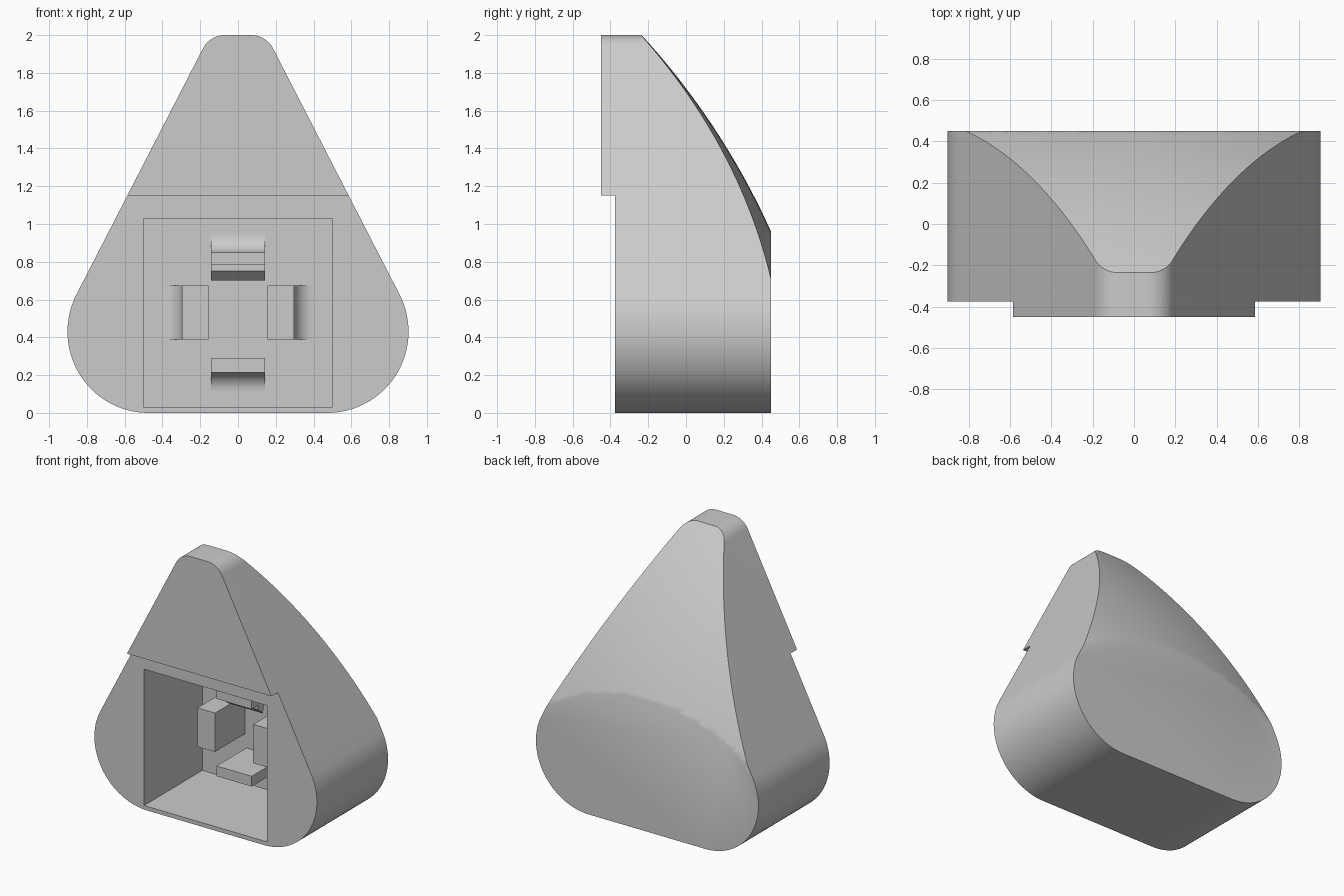
import bpy
import bmesh
from math import sin, cos, pi, radians, sqrt, atan2
from mathutils import Matrix, Vector

default = bpy.data.objects.get("Cube")
if default:
    bpy.data.objects.remove(default, do_unlink=True)

grey = bpy.data.materials.new("warm_grey")
grey.use_nodes = True
grey.diffuse_color = (0.6, 0.6, 0.6, 1)
grey.node_tree.nodes["Principled BSDF"].inputs["Base Color"].default_value = (0.6, 0.6, 0.6, 1)


def make_object(name, bm):
    bmesh.ops.recalc_face_normals(bm, faces=bm.faces)
    mesh = bpy.data.meshes.new(name)
    bm.to_mesh(mesh)
    bm.free()
    mesh.materials.append(grey)
    obj = bpy.data.objects.new(name, mesh)
    bpy.context.collection.objects.link(obj)
    return obj


def prism(name, points, depth):
    """Solid from a closed outline of 3D points, swept along a vector."""
    bm = bmesh.new()
    face = bm.faces.new([bm.verts.new(p) for p in points])
    swept = bmesh.ops.extrude_face_region(bm, geom=[face])["geom"]
    moved = [g for g in swept if isinstance(g, bmesh.types.BMVert)]
    bmesh.ops.translate(bm, verts=moved, vec=depth)
    return make_object(name, bm)


def box(name, low, high):
    (x0, y0, z0), (x1, y1, z1) = low, high
    ring = [(x0, y0, z0), (x1, y0, z0), (x1, y0, z1), (x0, y0, z1)]
    return prism(name, ring, (0, y1 - y0, 0))


def activate(obj):
    bpy.ops.object.select_all(action='DESELECT')
    obj.select_set(True)
    bpy.context.view_layer.objects.active = obj


def subtract(target, cutter):
    cutter.hide_render = True
    mod = target.modifiers.new("cut", 'BOOLEAN')
    mod.operation = 'DIFFERENCE'
    mod.solver = 'EXACT'
    mod.object = cutter
    activate(target)
    bpy.ops.object.modifier_apply(modifier=mod.name)
    bpy.data.objects.remove(cutter, do_unlink=True)


def smooth(obj):
    activate(obj)
    bpy.ops.object.shade_smooth_by_angle(angle=radians(30))


def arc(cx, cy, r, start, end, steps):
    angles = [start + (end - start) * i / steps for i in range(steps + 1)]
    return [(cx + r * cos(a), cy + r * sin(a)) for a in angles]


# Housing: rounded triangle outline, right half mirrored to the left
flank = radians(27.5)
half = arc(0.473, 0.43, 0.43, -pi / 2, flank, 32) + arc(0.07, 1.87, 0.13, flank, pi / 2, 16)
outline = half + [(-x, z) for x, z in reversed(half)]
housing = prism("housing", [(x, -0.45, z) for x, z in outline], (0, 0.9, 0))

# Rounded, slightly crowned slope on the upper back
top, foot = Vector((-0.235, 2.0)), Vector((0.45, 0.96))
chord, bulge = foot - top, 0.05
radius = chord.length_squared / (8 * bulge) + bulge / 2
outward = Vector((-chord.y, chord.x)).normalized()
centre = (top + foot) / 2 + outward * (bulge - radius)

bm = bmesh.new()
bmesh.ops.create_grid(bm, x_segments=28, y_segments=40, size=1)
for v in bm.verts:
    x, z = v.co.x, 1.3 + 0.8 * v.co.y
    v.co = (x, centre.x + sqrt(radius ** 2 - (z - centre.y) ** 2) - 0.155 * x * x, z)
swept = bmesh.ops.extrude_face_region(bm, geom=list(bm.faces))["geom"]
for g in swept:
    if isinstance(g, bmesh.types.BMVert):
        g.co.y = 1.5
subtract(housing, make_object("slope_cutter", bm))

# Stepped lower front and the square socket
subtract(housing, box("step_cutter", (-2, -1, -1), (2, -0.375, 1.15)))
subtract(housing, box("socket_cutter", (-0.5, -0.6, 0.03), (0.5, 0.3, 1.03)))
smooth(housing)

# Clips around the socket centre: profile runs (distance from centre, y)
FRONT, WALL, WIDTH = -0.045, 0.31, 0.285


def clip(name, inner, outer, direction):
    fillet = arc(outer + 0.1, 0.2, 0.1, pi, pi / 2, 10)
    profile = inner + [(outer, FRONT)] + fillet + [(outer + 0.1, WALL)]
    turn = Matrix.Translation((0, 0, 0.532)) @ Matrix.Rotation(-direction, 4, 'Y')
    obj = prism(name, [(r, y, -WIDTH / 2) for r, y in profile], (0, 0, WIDTH))
    obj.data.transform(turn)
    smooth(obj)


def plain(inner):
    return [(inner, WALL), (inner, FRONT)]


clip("left_clip", plain(0.155), 0.297, 0)
clip("right_clip", plain(0.155), 0.297, pi)
clip("lower_clip", plain(0.242), 0.317, -pi / 2)
# Upper clip carries a sloped catch on its underside
catch = [(0.25, WALL), (0.25, 0.1), (0.17, 0.085), (0.218, 0.03), (0.25, 0.03), (0.25, FRONT)]
clip("upper_clip", catch, 0.317, pi / 2)
bpy.ops.object.select_all(action='DESELECT')
